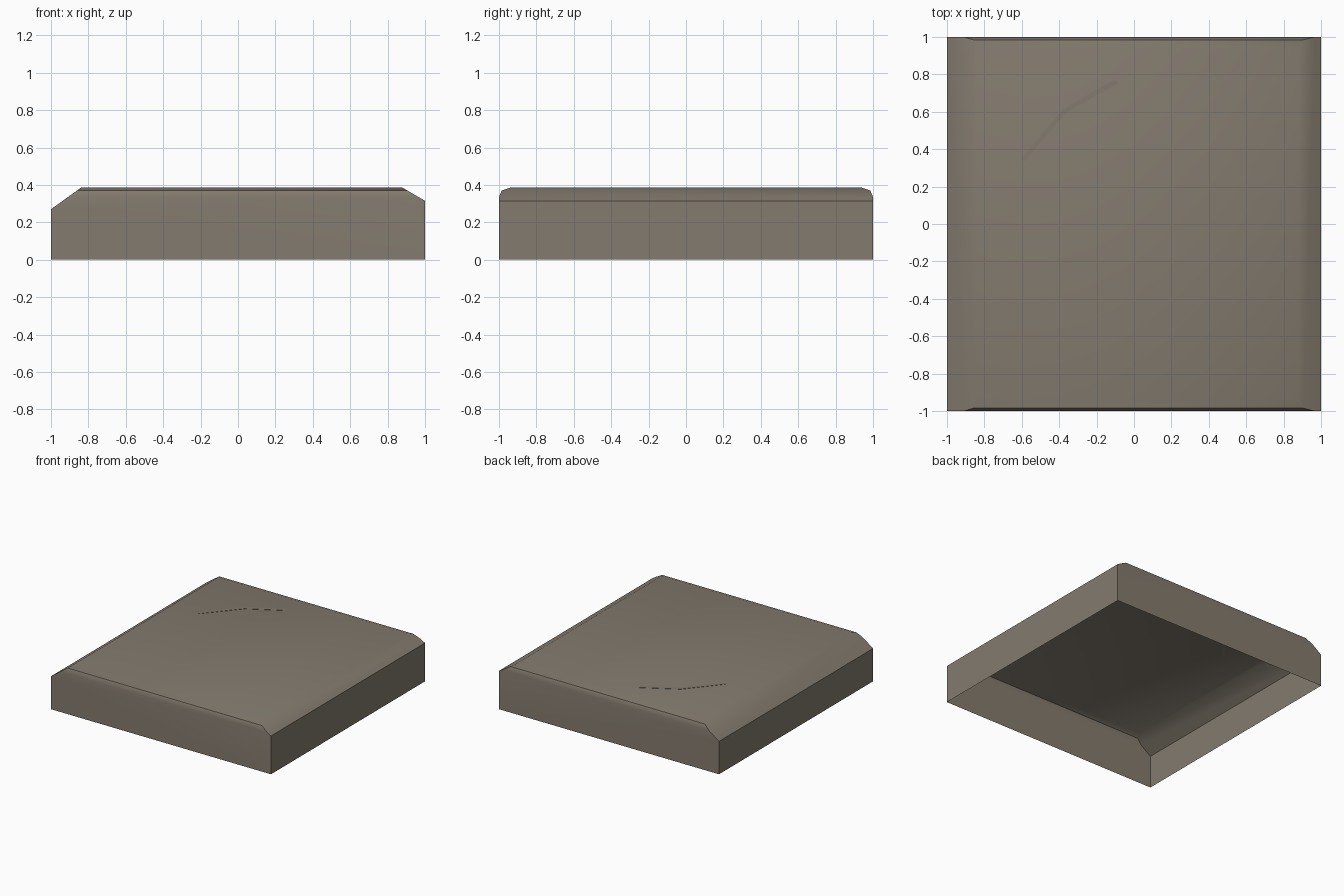
import bpy, bmesh, math
from mathutils import Vector

cube = bpy.data.objects.get("Cube")
if cube:
    bpy.data.objects.remove(cube, do_unlink=True)

# One stone colour
stone = bpy.data.materials.new("grey_brown_stone")
stone.use_nodes = True
colour = (0.23, 0.198, 0.157, 1)
stone.diffuse_color = colour
stone.node_tree.nodes["Principled BSDF"].inputs["Base Color"].default_value = colour


def finish(bm, name):
    bmesh.ops.recalc_face_normals(bm, faces=bm.faces)
    return bm


def add_object(bm, name):
    mesh = bpy.data.meshes.new(name)
    bm.to_mesh(mesh)
    bm.free()
    obj = bpy.data.objects.new(name, mesh)
    obj.data.materials.append(stone)
    bpy.context.collection.objects.link(obj)
    return obj


def extrude_outline(points, direction):
    bm = bmesh.new()
    face = bm.faces.new([bm.verts.new(p) for p in points])
    grown = bmesh.ops.extrude_face_region(bm, geom=[face], use_keep_orig=True)
    moved = [g for g in grown["geom"] if isinstance(g, bmesh.types.BMVert)]
    bmesh.ops.translate(bm, verts=moved, vec=direction)
    bmesh.ops.recalc_face_normals(bm, faces=bm.faces)
    return bm


# Slab: side-chamfered profile swept from front to back
profile = [(-1, 0), (-1, 0.27), (-0.84, 0.385), (0.88, 0.385), (1, 0.315), (1, 0)]
bm = extrude_outline([(x, -1, z) for x, z in profile], (0, 2, 0))

# Worn upper edges at the front and back
for side in (-1, 1):
    for y, z, ny, nz in ((0.985, 0.37, 0.035, 0.015), (0.985, 0.37, 0.015, 0.045)):
        cut = bmesh.ops.bisect_plane(
            bm, geom=bm.verts[:] + bm.edges[:] + bm.faces[:], dist=1e-5,
            plane_co=(0, side * y, z), plane_no=Vector((0, side * ny, nz)).normalized(),
            clear_outer=True)
        rim = [e for e in bm.edges if e.is_boundary]
        bmesh.ops.holes_fill(bm, edges=rim, sides=0)

# Open underside
bmesh.ops.recalc_face_normals(bm, faces=bm.faces)
bottom = [f for f in bm.faces if f.normal.z < -0.9]
bmesh.ops.delete(bm, geom=bottom, context='FACES_ONLY')
slab = add_object(bm, "slab_shell")
bpy.context.view_layer.objects.active = slab
slab.select_set(True)
bpy.ops.object.shade_smooth_by_angle(angle=math.radians(40))

# Bent scratch across the top, a very thin strip
upper = [(-0.605, 0.35), (-0.38, 0.615), (-0.1, 0.775)]
lower = [(-0.085, 0.752), (-0.36, 0.597), (-0.588, 0.332)]
add_object(extrude_outline([(x, y, 0.383) for x, y in upper + lower], (0, 0, 0.004)),
           "surface_scratch")
